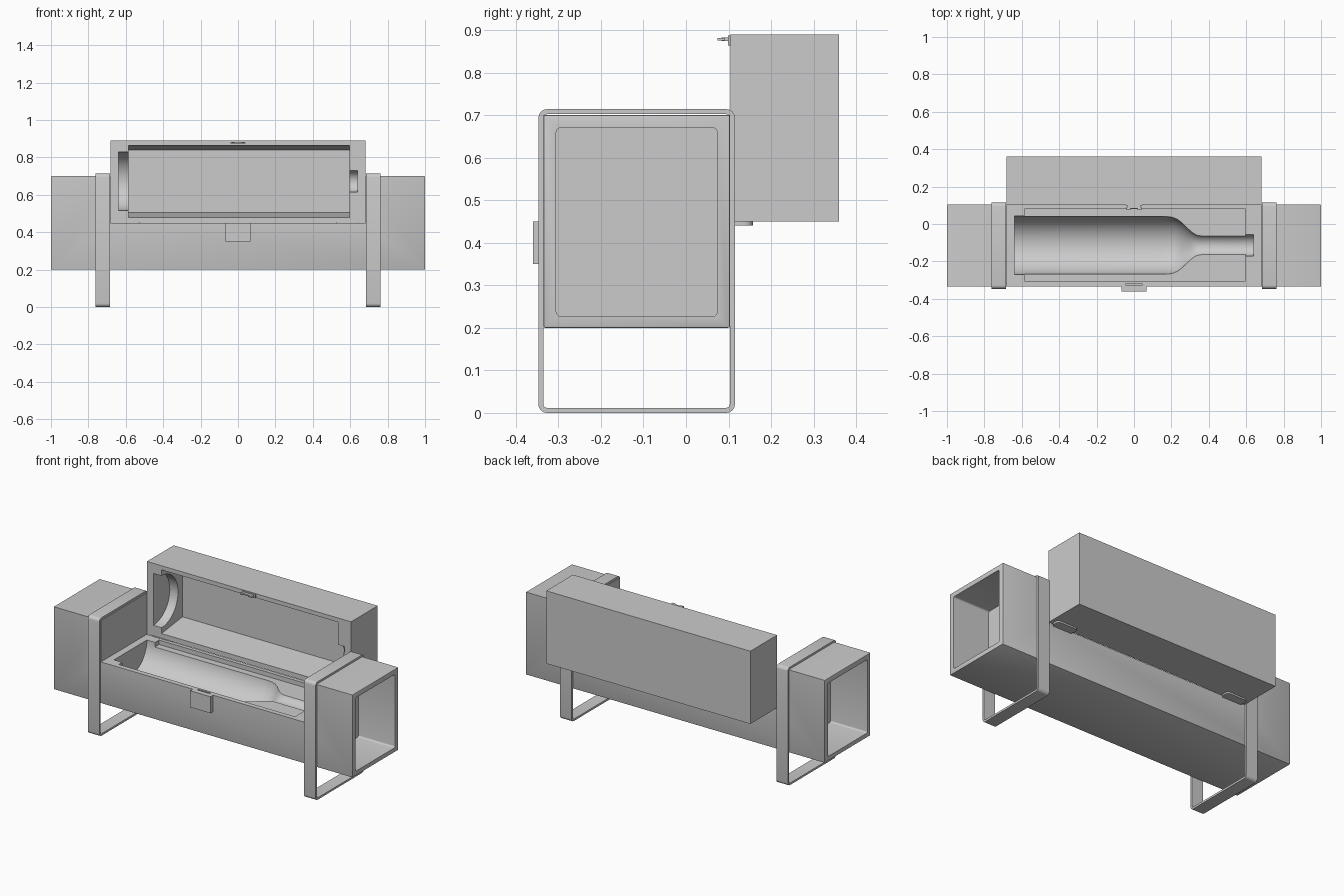
import bpy, bmesh, math
from mathutils import Matrix, Vector

if "Cube" in bpy.data.objects:
    bpy.data.objects.remove(bpy.data.objects["Cube"])

YC = -0.116            # centre line of the case in y
HALF = 0.219           # half depth of the case


def finish(bm, name):
    bmesh.ops.recalc_face_normals(bm, faces=bm.faces)
    me = bpy.data.meshes.new(name)
    bm.to_mesh(me)
    bm.free()
    ob = bpy.data.objects.new(name, me)
    bpy.context.collection.objects.link(ob)
    return ob


def box(name, x0, x1, y0, y1, z0, z1, bevel=0.0, axis=None, segs=4):
    """Box; bevel all edges, or only those parallel to the given axis."""
    bm = bmesh.new()
    bmesh.ops.create_cube(bm, size=1)
    for v in bm.verts:
        v.co = Vector(((x0 + x1) / 2 + v.co.x * (x1 - x0),
                       (y0 + y1) / 2 + v.co.y * (y1 - y0),
                       (z0 + z1) / 2 + v.co.z * (z1 - z0)))
    if bevel:
        edges = [e for e in bm.edges if axis is None or
                 abs((e.verts[0].co - e.verts[1].co).normalized()[axis]) > 0.9]
        bmesh.ops.bevel(bm, geom=edges, offset=bevel, segments=segs,
                        profile=0.5, affect='EDGES')
    return finish(bm, name)


def extrude(name, pts, vec):
    """Prism made by extruding a closed 3D profile."""
    bm = bmesh.new()
    f = bm.faces.new([bm.verts.new(p) for p in pts])
    r = bmesh.ops.extrude_face_region(bm, geom=[f])
    bmesh.ops.translate(bm, vec=vec,
                        verts=[g for g in r['geom'] if isinstance(g, bmesh.types.BMVert)])
    return finish(bm, name)


def bottle(name, y, z):
    """Bottle-shaped cutter lying along x."""
    prof = [(-.64, 0), (-.64, .157), (.16, .157), (.20, .154), (.23, .143), (.26, .121),
            (.29, .092), (.315, .072), (.335, .061), (.36, .057), (.638, .057), (.638, 0)]
    bm = bmesh.new()
    vs = [bm.verts.new((x, r, 0)) for x, r in prof]
    es = [bm.edges.new(p) for p in zip(vs, vs[1:])]
    bmesh.ops.spin(bm, geom=vs + es, cent=(0, 0, 0), axis=(1, 0, 0),
                   angle=math.tau, steps=64, use_duplicate=False)
    bmesh.ops.remove_doubles(bm, verts=bm.verts, dist=1e-5)
    bmesh.ops.translate(bm, vec=(0, y, z), verts=bm.verts)
    return finish(bm, name)


def cut(ob, cutters):
    for c in cutters:
        m = ob.modifiers.new("cut", 'BOOLEAN')
        m.operation, m.solver, m.object = 'DIFFERENCE', 'EXACT', c
        bpy.context.view_layer.objects.active = ob
        bpy.ops.object.modifier_apply(modifier=m.name)
        bpy.data.objects.remove(c, do_unlink=True)


def smooth(ob):
    bpy.ops.object.select_all(action='DESELECT')
    ob.select_set(True)
    bpy.context.view_layer.objects.active = ob
    bpy.ops.object.shade_smooth_by_angle(angle=math.radians(30))


# Case: tall hollow ends joined by a low tray
y0, y1 = YC - HALF, YC + HALF
prof = [(-1, .2), (1, .2), (1, .7), (.683, .7), (.683, .45),
        (-.683, .45), (-.683, .7), (-1, .7)]
case = extrude("case_body", [(x, y0, z) for x, z in prof], (0, 2 * HALF, 0))
bm = bmesh.new()
bm.from_mesh(case.data)
rim = [e for e in bm.edges if all(abs(v.co.x) > .99 for v in e.verts)]
bmesh.ops.bevel(bm, geom=rim, offset=.004, segments=2, profile=.5, affect='EDGES')
bm.to_mesh(case.data)
bm.free()
cutters = [box("pocket_cut", min(s * .755, s * 1.1), max(s * .755, s * 1.1),
               -.305, .073, .227, .67, .01, 0) for s in (-1, 1)]
cutters += [box("tray_recess_cut", -.585, .595, -.305, .081, .423, .6),
            bottle("tray_bottle_cut", YC + .002, .45),
            box("clasp_slot_cut", -.042, .042, -.328, -.318, .42, .6)]
cut(case, cutters)
smooth(case)

# Lid: opened upright behind the tray, with a drafted recess
lid = box("lid", -.683, .683, .105, .36, .45, .89)
recess = [(.08, .477), (.105, .48), (.305, .505), (.305, .84), (.105, .865), (.08, .868)]
cut(lid, [extrude("lid_recess_cut", [(-.585, y, z) for y, z in recess], (1.18, 0, 0)),
          bottle("lid_bottle_cut", .105, .672)])
smooth(lid)

# Leg frames: rounded bands wrapped round the case and reaching the floor
for s, side in ((-1, "left"), (1, "right")):
    a, b = sorted((s * .685, s * .762))
    leg = box(side + "_leg_frame", a, b, -.347, .115, 0, .714, .02, 0)
    cut(leg, [box("leg_cut", a - .1, b + .1, y0, y1, .012, .702, .008, 0)])
    smooth(leg)
    # Hinge leaf under the lid
    a, b = sorted((s * .52, s * .66))
    smooth(box(side + "_hinge", a, b, .1, .157, .44, .452, .02, 2))

# Clasp on the front, and the latch on the lid
box("clasp_plate", -.068, .068, -.36, -.334, .35, .45)
box("latch_plate", -.046, .046, .099, .107, .864, .887)
box("latch_tongue", -.036, .036, .083, .102, .874, .882)
for s in (-1, 1):
    a, b = sorted((s * .02, s * .04))
    box("latch_hook", a, b, .074, .09, .875, .881)
